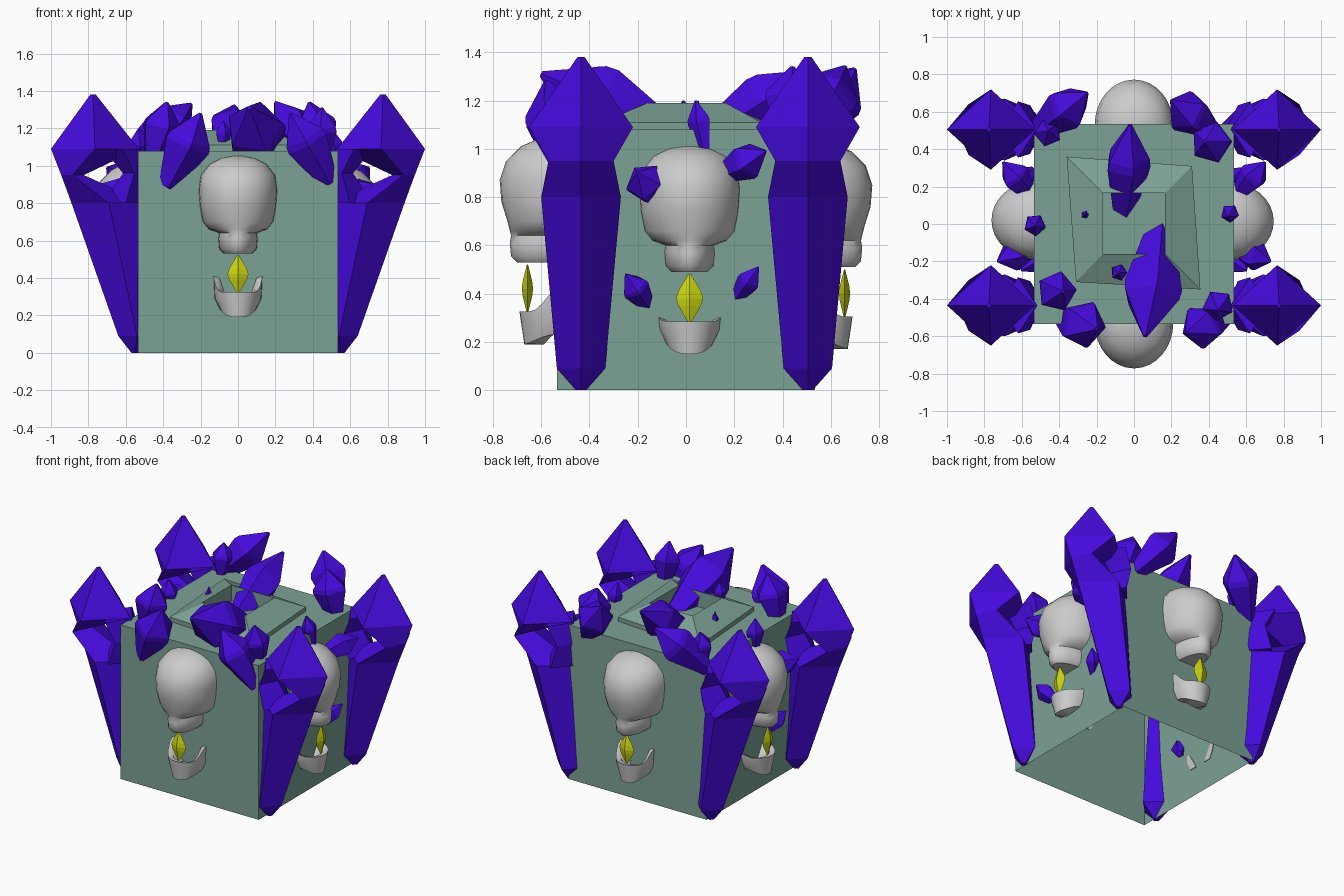
import bpy, bmesh, math, random
from mathutils import Vector, Matrix

if "Cube" in bpy.data.objects:
    bpy.data.objects.remove(bpy.data.objects["Cube"])

random.seed(4)


def material(name, rgb):
    m = bpy.data.materials.new(name)
    m.diffuse_color = (*rgb, 1)
    m.use_nodes = True
    m.node_tree.nodes["Principled BSDF"].inputs["Base Color"].default_value = m.diffuse_color
    return m


GREEN = material("green_stone", (0.20, 0.36, 0.30))
PURPLE = material("purple_crystal", (0.06, 0.003, 0.72))
YELLOW = material("yellow_gem", (0.60, 0.67, 0.005))


def finish(name, bm, mat=None, smooth=False):
    bmesh.ops.recalc_face_normals(bm, faces=bm.faces)
    mesh = bpy.data.meshes.new(name)
    bm.to_mesh(mesh)
    bm.free()
    ob = bpy.data.objects.new(name, mesh)
    bpy.context.collection.objects.link(ob)
    if mat:
        mesh.materials.append(mat)
    if smooth:
        bpy.context.view_layer.objects.active = ob
        ob.select_set(True)
        bpy.ops.object.shade_smooth_by_angle(angle=math.radians(40))
        ob.select_set(False)
    return ob


def loft(rings, bottom=True, top=True, loop=False):
    """Join equal-length point rings into a skin, with optional end caps."""
    bm = bmesh.new()
    vs = [[bm.verts.new(p) for p in r] for r in rings]
    n = len(vs[0])
    pairs = list(zip(vs, vs[1:])) + ([(vs[-1], vs[0])] if loop else [])
    for a, b in pairs:
        for i in range(n):
            j = (i + 1) % n
            bm.faces.new((a[i], a[j], b[j], b[i]))
    if not loop:
        if bottom:
            bm.faces.new(vs[0][::-1])
        if top:
            bm.faces.new(vs[-1])
    return bm


def ellipse(cx, cy, z, hx, hy, n=4, turn=0):
    return [(cx + hx * math.cos(turn + math.tau * i / n),
             cy + hy * math.sin(turn + math.tau * i / n), z) for i in range(n)]


# Hollow block, open underneath
q, d = math.pi / 4, 0.535 * math.sqrt(2)
finish("block", loft([ellipse(0, 0, z, d, d, 4, q) for z in (0, 1.08)], bottom=False), GREEN)

# Sloping, slightly skewed frame around the opening on top
outer = [(0.31, 0.31), (-0.36, 0.36), (-0.31, -0.31), (0.355, -0.35)]
inner = [(0.167, 0.165), (-0.167, 0.165), (-0.167, -0.16), (0.167, -0.16)]
finish("top_frame", loft([[(x, y, z) for x, y in ring] for ring, z in
                          ((outer, 1.08), (outer, 1.11), (inner, 1.19), (inner, 1.08))],
                         loop=True), GREEN)

# Corner pillars: stem, narrow waist, wide head (centre x, half x, half y, z),
# and an inner strut that closes the gap beside the waist
PILLAR = [(0.55, 0.02, 0.02, 0.0), (0.54, 0.10, 0.10, 0.09), (0.69, 0.20, 0.165, 0.80),
          (0.885, 0.06, 0.135, 0.95), (0.765, 0.235, 0.215, 1.09), (0.775, 0.015, 0.015, 1.38)]
STRUT = [(0.60, 0.12, 0.14, 0.80), (0.555, 0.06, 0.13, 0.96), (0.62, 0.10, 0.15, 1.09)]
for sx in (-1, 1):
    for cy in (-0.435, 0.505):
        for name, rings in (("corner_pillar", PILLAR), ("pillar_strut", STRUT)):
            finish(name, loft([ellipse(sx * cx, cy, z, hx, hy)
                               for cx, hx, hy, z in rings]), PURPLE)


def crystal(base, tip, r, sides=5):
    base, tip = Vector(base), Vector(tip)
    axis = tip - base
    length, turn = axis.length, random.uniform(0, 6)
    prof = [(0, 0.4), (0.58, 1), (0.66, 0.95), (1, 0.08)]
    bm = loft([ellipse(0, 0, t * length, r * k, r * k, sides, turn) for t, k in prof])
    rot = axis.to_track_quat('Z', 'Y').to_matrix().to_4x4()
    bmesh.ops.transform(bm, matrix=Matrix.Translation(base) @ rot, verts=bm.verts)
    finish("small_crystal", bm, PURPLE)


# Crystals growing from the top and the upper rim
for c in [((0.14, 0, 1.00), (0.06, -0.60, 1.31), 0.165),
          ((-0.06, 0.02, 1.00), (-0.02, 0.53, 1.32), 0.125),
          ((-0.38, -0.50, 0.89), (-0.20, -0.56, 1.28), 0.13),
          ((0.49, -0.50, 0.91), (0.28, -0.58, 1.28), 0.12),
          ((-0.52, 0.50, 1.04), (-0.25, 0.70, 1.33), 0.12),
          ((0.42, 0.50, 1.04), (0.20, 0.66, 1.34), 0.12),
          ((0.46, 0.43, 1.02), (0.38, 0.44, 1.34), 0.115),
          ((-0.46, -0.36, 1.02), (-0.38, -0.36, 1.34), 0.11),
          ((0.45, -0.40, 1.02), (0.45, -0.46, 1.31), 0.085),
          ((-0.46, 0.47, 1.05), (-0.46, 0.50, 1.28), 0.075),
          ((-0.26, 0.05, 1.06), (-0.26, 0.05, 1.20), 0.022),
          ((0.53, 0.08, 0.98), (0.50, 0.04, 1.20), 0.05),
          ((-0.53, 0.0, 0.98), (-0.53, -0.01, 1.20), 0.06),
          ((-0.08, -0.26, 1.08), (-0.08, -0.26, 1.24), 0.045)]:
    crystal(*c)

# Crystals growing from the left and right walls
for s in (-1, 1):
    for b, t, r in [((0.52, -0.12, 0.80), (0.73, -0.20, 0.90), 0.085),
                    ((0.54, 0.14, 0.89), (0.70, 0.33, 0.99), 0.08),
                    ((0.50, -0.15, 0.34), (0.60, -0.25, 0.48), 0.06),
                    ((0.50, 0.20, 0.37), (0.60, 0.30, 0.51), 0.05)]:
        crystal((s * b[0], b[1], b[2]), (s * t[0], t[1], t[2]), r)


def half_ring(z, hx, depth, n=16, back=-0.53):
    return [(hx * math.cos(math.pi * (1 + i / n)),
             back + depth * math.sin(math.pi * (1 + i / n)), z) for i in range(n + 1)]


# Skull sections from the upper jaw to the crown (z, half width, depth)
SKULL = [(0.53, 0.075, 0.17), (0.555, 0.10, 0.195), (0.61, 0.105, 0.20), (0.64, 0.10, 0.195),
         (0.66, 0.155, 0.20), (0.70, 0.188, 0.21), (0.78, 0.203, 0.235), (0.87, 0.21, 0.242),
         (0.95, 0.199, 0.215), (1.01, 0.15, 0.155), (1.04, 0.09, 0.085), (1.053, 0.02, 0.015)]


def lower_jaw(rise):
    """Curved band with the two ends rising to points."""
    rings = []
    for i in range(17):
        a = math.pi * (1 + i / 16)
        c, s = math.cos(a), math.sin(a)
        top = 0.325 + rise * abs(c) ** 12
        low = 0.19 + 0.04 * abs(c) ** 3
        rings.append([(0.095 * c, -0.54 + 0.13 * s, low), (0.125 * c, -0.54 + 0.145 * s, 0.29),
                      (0.13 * c, -0.54 + 0.15 * s, top), (0.10 * c, -0.54 + 0.11 * s, top - 0.01),
                      (0.04 * c, -0.54 + 0.05 * s, low)])
    return loft(rings)


# One skull, gem and lower jaw on each wall: front, right, back, left
for k, offset in enumerate([(0, 0, 0), (-0.025, 0.015, -0.04), (0, 0, -0.02), (0.01, 0.02, -0.03)]):
    place = Matrix.Translation(offset) @ Matrix.Rotation(k * math.pi / 2, 4, 'Z')
    gem = loft([ellipse(0, -0.657, z, w, w * 0.42) for z, w in
                ((0.32, 0.006), (0.39, 0.047), (0.42, 0.056), (0.45, 0.047), (0.52, 0.006))])
    for ob in (finish("skull", loft([half_ring(*s) for s in SKULL]), smooth=True),
               finish("lower_jaw", lower_jaw(0.02 if k % 2 else 0.085), smooth=True),
               finish("gem", gem, YELLOW)):
        ob.matrix_world = place
